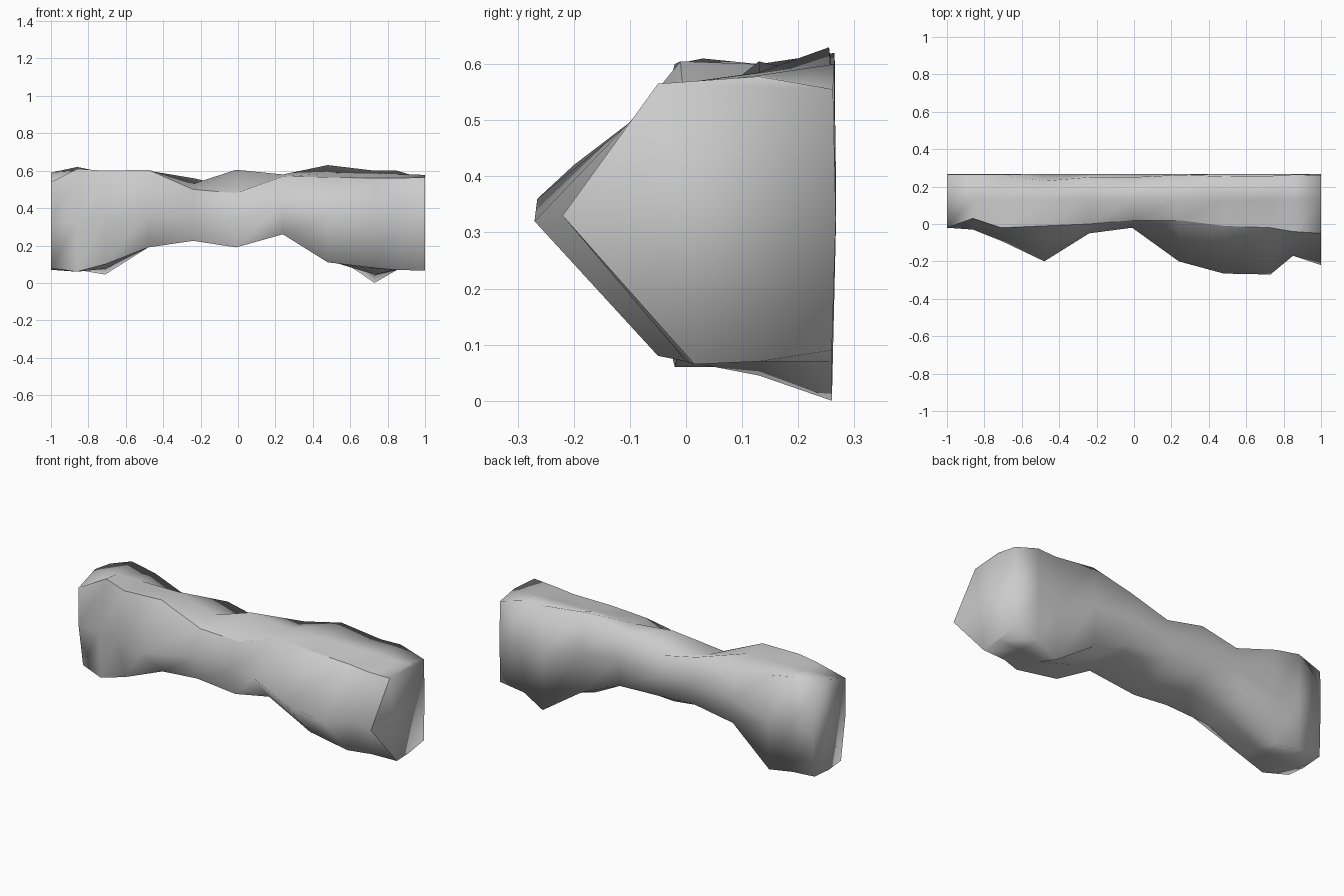
import bpy, bmesh

# Cross-sections along the length, each as x, ridge (y, z), front top (y, z),
# mid top z, back top (y, z), back bottom z, mid bottom z, front bottom (y, z)
SECTIONS = [
    (-1.00, -.02, .32, -.02, .54, .59, .265, .57, .08, .07, .02, .08),
    (-0.86, -.03, .33, .03, .61, .60, .265, .62, .07, .06, -.02, .06),
    (-0.71, -.09, .35, -.02, .60, .60, .265, .59, .045, .075, -.01, .10),
    (-0.48, -.20, .37, -.01, .605, .60, .23, .53, .25, .19, .00, .19),
    (-0.24, -.05, .36, .00, .50, .53, .25, .56, .29, .23, -.03, .225),
    (-0.01, -.02, .34, .02, .48, .605, .25, .51, .28, .20, -.01, .19),
    (0.24, -.20, .42, .02, .57, .58, .262, .57, .27, .26, -.06, .26),
    (0.48, -.265, .36, -.01, .565, .585, .255, .63, .17, .12, -.03, .11),
    (0.73, -.27, .32, -.02, .56, .58, .257, .60, .00, .045, -.05, .08),
    (0.85, -.17, .33, -.04, .56, .58, .264, .60, .07, .07, .00, .07),
    (1.00, -.22, .33, -.05, .565, .578, .262, .555, .09, .07, .015, .065),
]


def ring_points(s):
    x, ry, rz, ty, tz, mtz, bty, btz, bbz, mbz, by, bz = s
    return [(x, ry, rz), (x, ty, tz), (x, .13, mtz), (x, bty, btz),
            (x, .267, (btz + bbz) / 2), (x, .26, bbz), (x, .13, mbz), (x, by, bz)]


# Rough waisted beam lofted through the sections, with closed ends
bm = bmesh.new()
rings = [[bm.verts.new(p) for p in ring_points(s)] for s in SECTIONS]
for a, b in zip(rings, rings[1:]):
    for i in range(8):
        j = (i + 1) % 8
        bm.faces.new((a[i], a[j], b[j], b[i]))
bm.faces.new(rings[0])
bm.faces.new(rings[-1])
bmesh.ops.recalc_face_normals(bm, faces=bm.faces)

mesh = bpy.data.meshes.new("rough_beam")
bm.to_mesh(mesh)
bm.free()
beam = bpy.data.objects.new("rough_beam", mesh)
bpy.context.collection.objects.link(beam)

# Smooth all round, as on a worn surface
bpy.context.view_layer.objects.active = beam
beam.select_set(True)
bpy.ops.object.shade_smooth_by_angle(angle=1.75)

# Crisp crease around the front panel: top edge, bottom edge and right end
n = len(SECTIONS)
front = {r * 8 + k for r in range(n) for k in (0, 1, 7)}
for e in mesh.edges:
    a, b = sorted(e.vertices)
    along_crease = b - a == 8 and a % 8 in (1, 7)
    right_end = a >= (n - 1) * 8 and a in front and b in front
    if along_crease or right_end:
        e.use_edge_sharp = True
